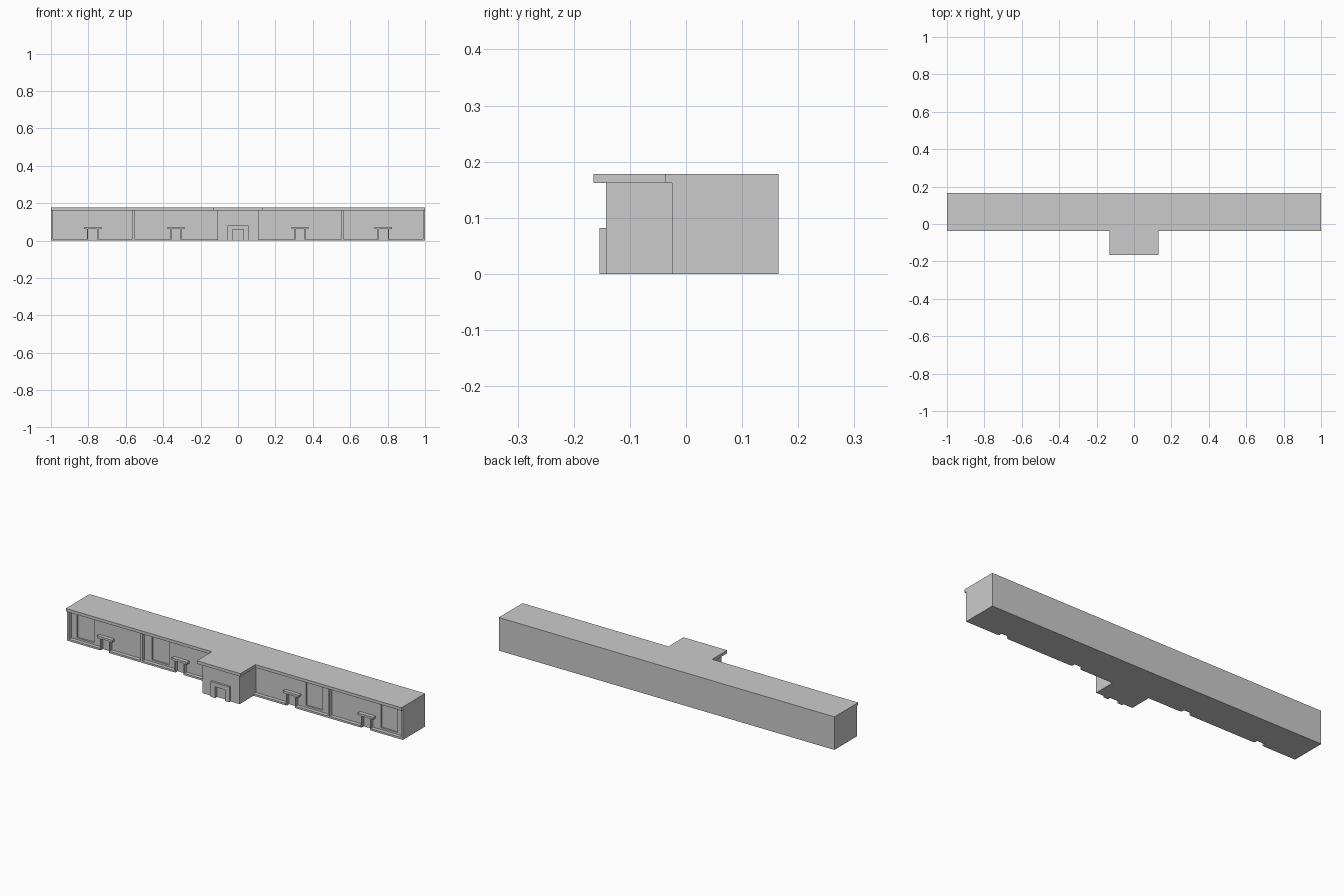
import bpy, bmesh

if "Cube" in bpy.data.objects:
    bpy.data.objects.remove(bpy.data.objects["Cube"])


def boxes(name, bounds):
    """One object made of axis-aligned boxes (x0, x1, y0, y1, z0, z1)."""
    bm = bmesh.new()
    for x0, x1, y0, y1, z0, z1 in bounds:
        verts = bmesh.ops.create_cube(bm, size=1)["verts"]
        for v in verts:
            v.co.x = x1 if v.co.x > 0 else x0
            v.co.y = y1 if v.co.y > 0 else y0
            v.co.z = z1 if v.co.z > 0 else z0
    mesh = bpy.data.meshes.new(name)
    bm.to_mesh(mesh)
    bm.free()
    obj = bpy.data.objects.new(name, mesh)
    bpy.context.collection.objects.link(obj)
    return obj


def cut(target, cutter):
    mod = target.modifiers.new("openings", "BOOLEAN")
    mod.operation = "DIFFERENCE"
    mod.solver = "EXACT"
    mod.object = cutter
    cutter.hide_render = True
    cutter.hide_set(True)
    cutter.display_type = "WIRE"


def both(bounds):
    """Add the mirror image of each box across x = 0."""
    return bounds + [(-b[1], -b[0], *b[2:]) for b in bounds]


FRONT, WALL, BACK = -0.025, -0.005, 0.165
EAVE, TOP, PLINTH = 0.162, 0.178, 0.01
DOORS = (0.332, 0.777)
WINDOWS = (0.458, 0.905)

# Long wing with shallow window recesses
wing = boxes("wing_walls", [(-1, 1, WALL, BACK, 0, EAVE)])
window_cutter = boxes("window_cutter", both(
    [(x - 0.05, x + 0.05, WALL - 0.02, WALL + 0.008, 0.02, 0.148) for x in WINDOWS]))
cut(wing, window_cutter)

# Piers at the ends and between the bays
boxes("piers", both([(x, x + 0.01, FRONT, WALL, 0, EAVE) for x in (0.553, 0.99)]))

# Plinth, interrupted at each door and pier
edges = [0.11, DOORS[0] - 0.03, DOORS[0] + 0.03, 0.553,
         0.563, DOORS[1] - 0.03, DOORS[1] + 0.03, 0.99]
boxes("plinth", both([(a, b, FRONT, WALL, 0, PLINTH)
                      for a, b in zip(edges[::2], edges[1::2])]))

# Side doors: jambs and flat canopy
boxes("door_jambs", both([(x + s - 0.003, x + s + 0.003, FRONT + 0.003, WALL, 0, 0.062)
                          for x in DOORS for s in (-0.027, 0.027)]))
boxes("door_canopies", both([(x - 0.046, x + 0.046, FRONT, WALL, 0.062, 0.074)
                             for x in DOORS]))

# Projecting entrance block with its raised portal and recessed doorway
entrance = boxes("entrance_block", [(-0.11, 0.11, -0.143, WALL, 0, EAVE)])
cut(entrance, boxes("doorway_cutter", [(-0.029, 0.029, -0.2, -0.138, -0.05, 0.06)]))
boxes("entrance_portal", [(-0.056, -0.029, -0.154, -0.143, 0, 0.082),
                          (0.029, 0.056, -0.154, -0.143, 0, 0.082),
                          (-0.029, 0.029, -0.154, -0.143, 0.06, 0.082)])

# T-shaped flat roof slab with front overhang
outline = [(-1, BACK), (-1, -0.037), (-0.13, -0.037), (-0.13, -0.165),
           (0.13, -0.165), (0.13, -0.037), (1, -0.037), (1, BACK)]
bm = bmesh.new()
face = bm.faces.new([bm.verts.new((x, y, EAVE)) for x, y in outline])
ext = bmesh.ops.extrude_face_region(bm, geom=[face], use_keep_orig=True)
for v in ext["geom"]:
    if isinstance(v, bmesh.types.BMVert):
        v.co.z = TOP
bmesh.ops.recalc_face_normals(bm, faces=bm.faces)
roof_mesh = bpy.data.meshes.new("roof")
bm.to_mesh(roof_mesh)
bm.free()
bpy.context.collection.objects.link(bpy.data.objects.new("roof", roof_mesh))
